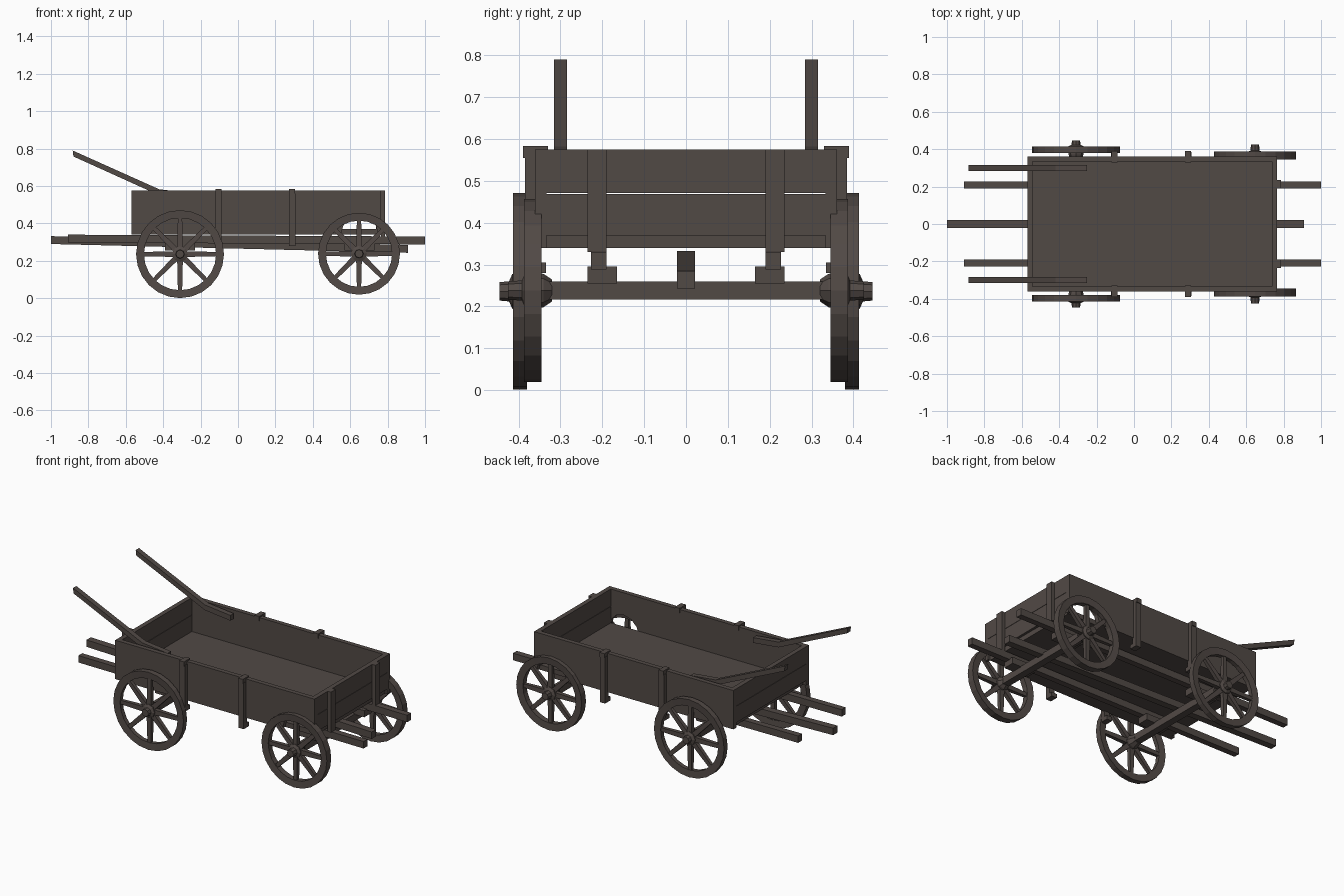
import bpy, bmesh, math
from mathutils import Vector, Matrix

if "Cube" in bpy.data.objects:
    bpy.data.objects.remove(bpy.data.objects["Cube"])

wood = bpy.data.materials.new("dark_weathered_wood")
wood.diffuse_color = (0.083, 0.067, 0.060, 1)
wood.use_nodes = True
wood.node_tree.nodes["Principled BSDF"].inputs["Base Color"].default_value = wood.diffuse_color


def finish(bm, name):
    bmesh.ops.recalc_face_normals(bm, faces=bm.faces)
    me = bpy.data.meshes.new(name)
    bm.to_mesh(me)
    bm.free()
    me.materials.append(wood)
    ob = bpy.data.objects.new(name, me)
    bpy.context.collection.objects.link(ob)
    return ob


def add_box(bm, lo, hi):
    c = [(a + b) / 2 for a, b in zip(lo, hi)]
    s = [b - a for a, b in zip(lo, hi)]
    bmesh.ops.create_cube(bm, size=1, matrix=Matrix.Translation(c) @ Matrix.Diagonal((*s, 1)))


def box(name, lo, hi):
    bm = bmesh.new()
    add_box(bm, lo, hi)
    return finish(bm, name)


def extrude_xz(name, pts, y0, y1):
    """Side profile in x,z extruded along y."""
    bm = bmesh.new()
    f = bm.faces.new([bm.verts.new((x, y0, z)) for x, z in pts])
    r = bmesh.ops.extrude_face_region(bm, geom=[f])
    bmesh.ops.translate(bm, vec=(0, y1 - y0, 0),
                        verts=[v for v in r["geom"] if isinstance(v, bmesh.types.BMVert)])
    return finish(bm, name)


def beam(name, x0, z0, x1, z1, y0, y1, h=0.042):
    """Slightly sloping long pole."""
    k = h / 2
    return extrude_xz(name, [(x0, z0 - k), (x1, z1 - k), (x1, z1 + k), (x0, z0 + k)], y0, y1)


def lathe(bm, profile, n, cx, cz, closed=False):
    """Spin (radius, y) points about the wheel axis."""
    rings = []
    for i in range(n):
        a = 2 * math.pi * i / n
        rings.append([bm.verts.new((cx + r * math.cos(a), y, cz + r * math.sin(a))) for r, y in profile])
    m = len(profile)
    for i in range(n):
        p, q = rings[i], rings[(i + 1) % n]
        for j in range(m if closed else m - 1):
            bm.faces.new((p[j], p[(j + 1) % m], q[(j + 1) % m], q[j]))
    if not closed:
        bm.faces.new([r[0] for r in rings])
        bm.faces.new([r[-1] for r in rings])


def wheel(name, cx, cz, R, s, yc, w, hub_in, hub_out):
    bm = bmesh.new()
    # rim
    lathe(bm, [(R, s * (yc - w / 2)), (R, s * (yc + w / 2)),
               (R - 0.042, s * (yc + w / 2 - 0.004)), (R - 0.042, s * (yc - w / 2 + 0.004))],
          24, cx, cz, True)
    # hub
    lathe(bm, [(0.026, s * hub_in), (0.04, s * (yc - 0.025)), (0.042, s * (yc + 0.018)),
               (0.024, s * (yc + 0.026)), (0.022, s * hub_out)], 8, cx, cz)
    # tapering spokes
    for i in range(8):
        rot = Matrix.Rotation(i * math.pi / 4, 4, 'Y')
        r = bmesh.ops.create_cube(bm, size=1)
        L = R - 0.055
        for v in r["verts"]:
            t = 0.8 if v.co.x > 0 else 1.1
            p = Vector((0.025 + (v.co.x + 0.5) * L, v.co.y * 0.024 * t, v.co.z * 0.028 * t))
            v.co = rot @ p + Vector((cx, s * yc, cz))
    finish(bm, name)


# bed floor and end boards (two planks each)
box("bed_floor", (-0.55, -0.335, 0.34), (0.75, 0.335, 0.37))
for nm, x0, x1 in (("left_end", -0.57, -0.542), ("right_end", 0.737, 0.765)):
    box(nm + "_lower_plank", (x0, -0.345, 0.37), (x1, 0.345, 0.469))
    box(nm + "_upper_plank", (x0, -0.345, 0.471), (x1, 0.345, 0.575))

# notch above the small wheel in each side board
notch = [(0.65 + 0.1 * math.cos(math.radians(a)), 0.34 + 0.1 * math.sin(math.radians(a)))
         for a in range(180, -1, -30)]
for s, side in ((-1, "front"), (1, "back")):
    # side board
    extrude_xz(side + "_side_board", [(-0.57, 0.34)] + notch + [(0.765, 0.34), (0.765, 0.575), (-0.57, 0.575)],
               s * 0.333, s * 0.361)
    # side stakes with small feet
    for i, x in enumerate((-0.105, 0.29)):
        bm = bmesh.new()
        add_box(bm, (x - 0.018, min(s * 0.355, s * 0.385), 0.285), (x + 0.018, max(s * 0.355, s * 0.385), 0.56))
        add_box(bm, (x - 0.016, min(s * 0.33, s * 0.39), 0.555), (x + 0.016, max(s * 0.33, s * 0.39), 0.583))
        add_box(bm, (x - 0.018, min(s * 0.335, s * 0.385), 0.28), (x + 0.018, max(s * 0.335, s * 0.385), 0.305))
        finish(bm, f"{side}_stake_{i + 1}")
    # stake on the right end board
    box(side + "_end_stake", (0.765, min(s * 0.19, s * 0.235), 0.33), (0.787, max(s * 0.19, s * 0.235), 0.575))
    # long side poles under the bed
    beam(side + "_side_pole", -0.91, 0.319, 1.0, 0.309, s * 0.19, s * 0.227)
    # blocks joining poles and axles
    for i, x in enumerate((-0.31, 0.65)):
        box(f"{side}_axle_block_{i + 1}", (x - 0.08, min(s * 0.165, s * 0.235), 0.255),
            (x + 0.08, max(s * 0.165, s * 0.235), 0.295))
    # bent push handle
    path = [(-0.88, 0.774), (-0.42, 0.566), (-0.25, 0.548)]
    k = 0.016
    pts = [(x + (-0.004 if i == 0 else 0), z + k) for i, (x, z) in enumerate(path)]
    pts += [(x, z - k) for x, z in reversed(path)]
    extrude_xz(side + "_handle", pts, s * 0.284, s * 0.316)
    # wheels: large at the left, small at the right
    wheel(side + "_large_wheel", -0.31, 0.236, 0.235, s, 0.397, 0.034, 0.335, 0.446)
    wheel(side + "_small_wheel", 0.647, 0.238, 0.219, s, 0.366, 0.042, 0.32, 0.425)

# centre pole and axles
beam("centre_pole", -1.0, 0.311, 0.91, 0.264, -0.021, 0.021)
box("large_wheel_axle", (-0.332, -0.36, 0.217), (-0.288, 0.36, 0.26))
box("small_wheel_axle", (0.625, -0.34, 0.217), (0.669, 0.34, 0.26))
